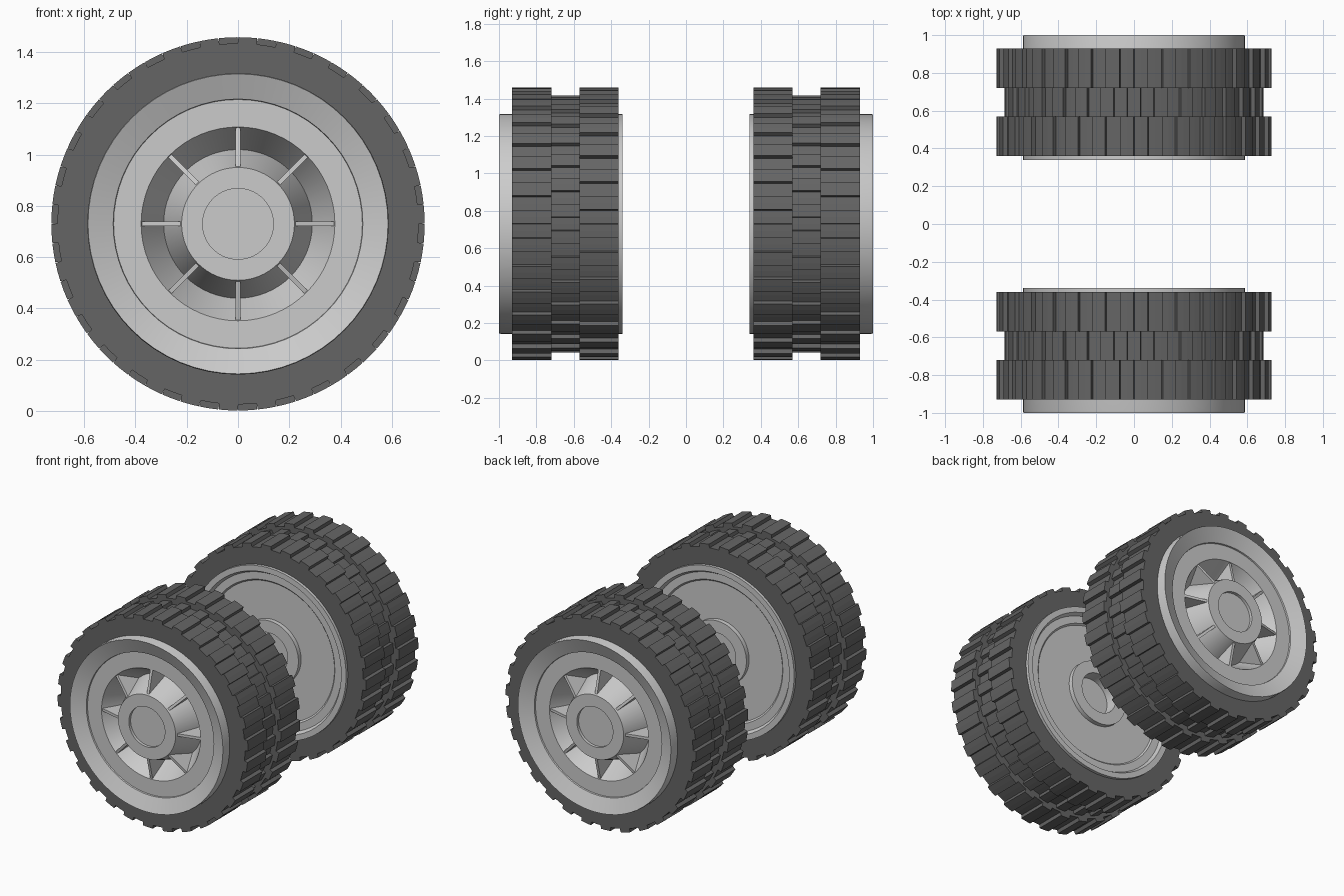
import bpy, bmesh
from math import sin, cos, pi, radians

if "Cube" in bpy.data.objects:
    bpy.data.objects.remove(bpy.data.objects["Cube"])

HUB_Z = 0.73      # axle height
SIDES = 64
TEETH = 30        # tread blocks per row

tyre_mat = bpy.data.materials.new("dark_rubber")
tyre_mat.diffuse_color = (0.13, 0.13, 0.13, 1)
tyre_mat.use_nodes = True
tyre_mat.node_tree.nodes["Principled BSDF"].inputs["Base Color"].default_value = tyre_mat.diffuse_color


def finish(bm, name, side, mat=None, smooth=True):
    # side = -1 keeps the front wheel, +1 mirrors it to the back
    if side > 0:
        for v in bm.verts:
            v.co.y = -v.co.y
    bmesh.ops.recalc_face_normals(bm, faces=bm.faces)
    me = bpy.data.meshes.new(name)
    bm.to_mesh(me)
    bm.free()
    ob = bpy.data.objects.new(name, me)
    ob.location.z = HUB_Z
    bpy.context.collection.objects.link(ob)
    if mat:
        me.materials.append(mat)
    if smooth:
        bpy.ops.object.select_all(action='DESELECT')
        ob.select_set(True)
        bpy.context.view_layer.objects.active = ob
        bpy.ops.object.shade_smooth_by_angle(angle=radians(25))
    return ob


def lathe(profile):
    # spin (radius, y) points about the wheel axis, capping both ends
    bm = bmesh.new()
    rings = [[bm.verts.new((r * cos(2 * pi * i / SIDES), y, r * sin(2 * pi * i / SIDES)))
              for i in range(SIDES)] for r, y in profile]
    for a, b in zip(rings, rings[1:]):
        for i in range(SIDES):
            j = (i + 1) % SIDES
            bm.faces.new((a[i], a[j], b[j], b[i]))
    bm.faces.new(rings[0])
    bm.faces.new(rings[-1])
    return bm


def tread_row(bm, r_high, r_low, y0, y1, phase, r_in=0.575):
    # toothed ring: each block and each gap take half a pitch
    step = 2 * pi / TEETH
    pts = []
    for k in range(TEETH):
        mid = radians(phase) + k * step
        for f, r in ((-.26, r_low), (-.24, r_high), (0, r_high),
                     (.24, r_high), (.26, r_low), (.5, r_low)):
            pts.append((r, mid + f * step))
    loops = []
    for inner, y in ((True, y0), (False, y0), (False, y1), (True, y1)):
        loops.append([bm.verts.new(((r_in if inner else r) * cos(a), y,
                                    (r_in if inner else r) * sin(a))) for r, a in pts])
    n = len(pts)
    for q in range(4):
        a, b = loops[q], loops[(q + 1) % 4]
        for i in range(n):
            j = (i + 1) % n
            bm.faces.new((a[i], a[j], b[j], b[i]))


# rim section: recessed hub cap, hub, V groove, dish, lip, barrel, inner face
RIM = [(0.138, -0.975), (0.138, -0.995), (0.22, -0.995), (0.29, -0.80),
       (0.378, -0.95), (0.485, -0.95), (0.487, -0.96), (0.585, -1.0), (0.588, -0.99),
       (0.588, -0.34), (0.55, -0.34), (0.535, -0.365), (0.485, -0.365), (0.475, -0.375),
       (0.22, -0.375), (0.22, -0.345), (0.138, -0.345), (0.138, -0.43)]

for side, label in ((-1, "front"), (1, "back")):
    finish(lathe(RIM), label + "_rim", side)

    # two block rows half a pitch apart with a lower centre row
    bm = bmesh.new()
    tread_row(bm, 0.728, 0.704, -0.93, -0.72, 3)
    tread_row(bm, 0.687, 0.665, -0.72, -0.57, 6)
    tread_row(bm, 0.728, 0.704, -0.57, -0.36, 9)
    finish(bm, label + "_tyre", side, tyre_mat, smooth=False)

    # eight thin fins filling the V groove
    bm = bmesh.new()
    for k in range(8):
        a = k * pi / 4
        tri = ((0.215, -0.985), (0.375, -0.945), (0.29, -0.79))
        ends = [[bm.verts.new((r * cos(a) - t * sin(a), y, r * sin(a) + t * cos(a)))
                 for r, y in tri] for t in (-0.009, 0.009)]
        bm.faces.new(ends[0])
        bm.faces.new(ends[1])
        for i in range(3):
            j = (i + 1) % 3
            bm.faces.new((ends[0][i], ends[0][j], ends[1][j], ends[1][i]))
    finish(bm, label + "_spokes", side, smooth=False)
